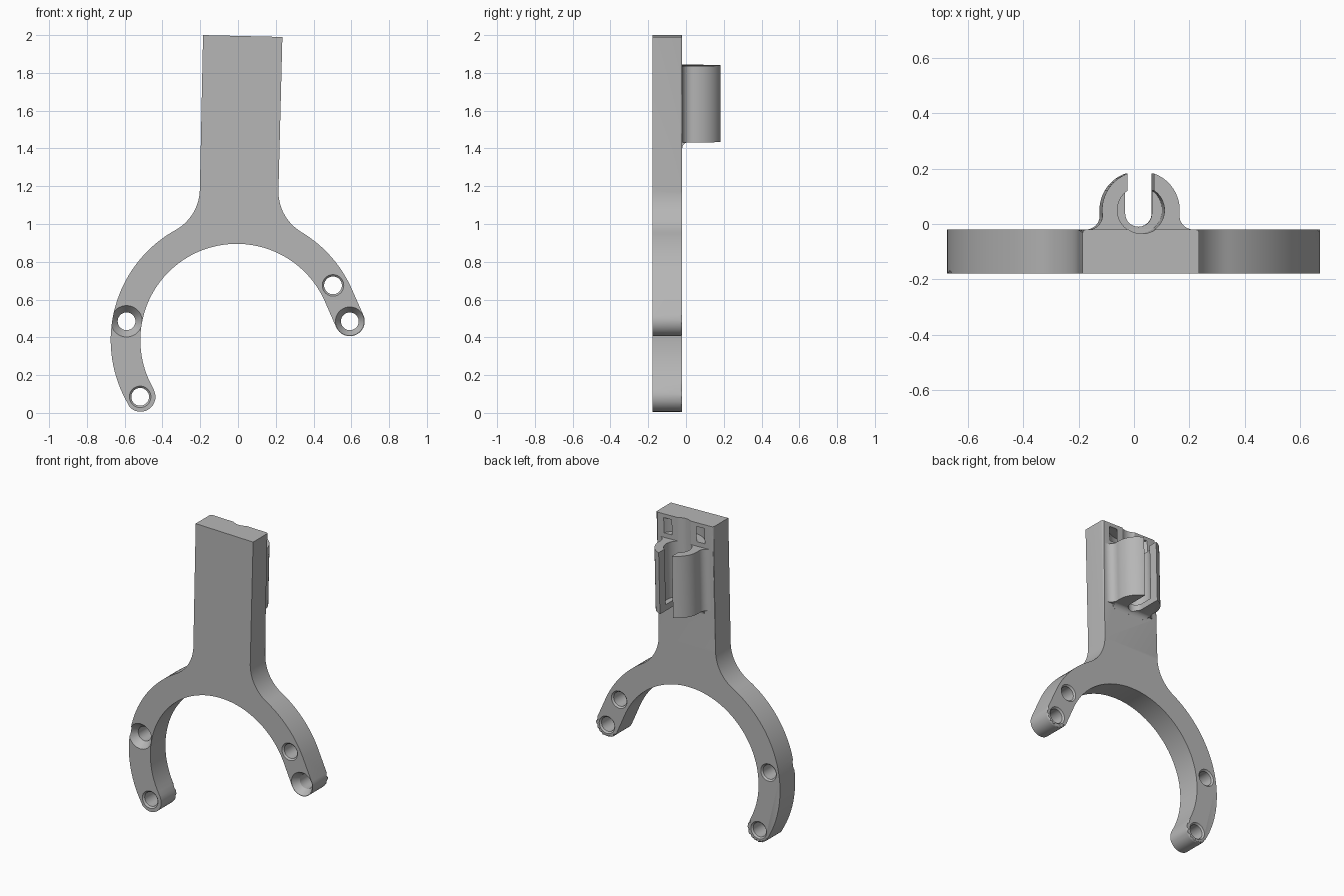
import bpy, bmesh, math
from mathutils import Matrix, Vector

if "Cube" in bpy.data.objects:
    bpy.data.objects.remove(bpy.data.objects["Cube"])

FRONT, BACK = -0.178, -0.02
RING = (-0.007, 0.385)          # centre of the curved fork
R_IN, R_OUT, R_TIP = 0.51, 0.667, 0.079
CLIP = (0.02, 0.05)             # clip axis in x, y
TILT = Matrix.Translation((0.02, 0, 1.63)) @ Matrix.Rotation(math.radians(1.35), 4, 'Y') \
    @ Matrix.Translation((-0.02, 0, -1.63))

grey = bpy.data.materials.new("plain grey")
grey.diffuse_color = (0.47, 0.47, 0.47, 1)
grey.use_nodes = True
grey.node_tree.nodes["Principled BSDF"].inputs["Base Color"].default_value = grey.diffuse_color


def arc(c, r, a, b, n):
    """Points on an arc from angle a to b in degrees."""
    return [(c[0] + r * math.cos(math.radians(a + (b - a) * i / n)),
             c[1] + r * math.sin(math.radians(a + (b - a) * i / n))) for i in range(n + 1)]


def finish(name, bm):
    bmesh.ops.recalc_face_normals(bm, faces=bm.faces)
    me = bpy.data.meshes.new(name)
    bm.to_mesh(me)
    bm.free()
    me.materials.append(grey)
    ob = bpy.data.objects.new(name, me)
    bpy.context.collection.objects.link(ob)
    return ob


def prism_mesh(pts, axis, a, b):
    """Extrude a 2D outline along an axis from a to b."""
    place = {'X': lambda p, t: (t, p[0], p[1]),
             'Y': lambda p, t: (p[0], t, p[1]),
             'Z': lambda p, t: (p[0], p[1], t)}[axis]
    bm = bmesh.new()
    lo = [bm.verts.new(place(p, a)) for p in pts]
    hi = [bm.verts.new(place(p, b)) for p in pts]
    n = len(pts)
    bm.faces.new(lo)
    bm.faces.new(hi[::-1])
    for i in range(n):
        bm.faces.new((lo[i], hi[i], hi[(i + 1) % n], lo[(i + 1) % n]))
    return bm


def tilted_prism(name, pts, axis, a, b):
    bm = prism_mesh(pts, axis, a, b)
    bm.transform(TILT)
    return finish(name, bm)


def lathe(name, x, z, profile, n=40):
    """Round cutter along y from (y, radius) pairs."""
    bm = bmesh.new()
    rings = [[bm.verts.new((p[0], y, p[1])) for p in arc((x, z), r, 0, 360, n)[:-1]]
             for y, r in profile]
    bm.faces.new(rings[0])
    bm.faces.new(rings[-1][::-1])
    for s, t in zip(rings, rings[1:]):
        for i in range(n):
            bm.faces.new((s[i], t[i], t[(i + 1) % n], s[(i + 1) % n]))
    return finish(name, bm)


def combine(target, tool, op):
    tool.hide_render = True
    mod = target.modifiers.new(op, 'BOOLEAN')
    mod.operation, mod.solver, mod.object = op, 'EXACT', tool
    bpy.context.view_layer.objects.active = target
    bpy.ops.object.modifier_apply(modifier=mod.name)
    bpy.data.objects.remove(tool)


# Fork plate outline: stem, shoulder fillets, curved arms and rounded tips
def shoulder(x, side, f=0.25):
    cx = x + side * f
    dx = cx - RING[0]
    dz = math.sqrt((R_OUT + f) ** 2 - dx * dx)
    return (cx, RING[1] + dz), math.degrees(math.atan2(dz, dx))


rc, ra = shoulder(0.214, 1)
lc, la = shoulder(-0.202, -1)
outline = [(-0.185, 2.0), (0.235, 1.99)]
outline += arc(rc, 0.25, 180, 180 + ra, 14)
outline += arc(RING, R_OUT, ra, 25, 20)[1:]
outline += arc((0.592, 0.485), R_TIP, 25, -155, 18)
outline += arc(RING, R_IN, 25, 210.5, 60)
outline += arc((-0.516, 0.085), R_TIP, 30.5, -149.5, 18)[1:-1]
outline += arc(RING, R_OUT, 210.5, la, 34)
outline += arc(lc, 0.25, la - 180, 0, 14)[1:]
bm = prism_mesh(outline, 'Y', FRONT, BACK)
rim = [e for e in bm.edges if all(abs(v.co.y - BACK) < 1e-5 for v in e.verts)
       and min(v.co.z for v in e.verts) < 1.9]
bmesh.ops.bevel(bm, geom=rim, offset=0.012, segments=3, profile=0.5,
                affect='EDGES', clamp_overlap=False)
fork = finish("fork_bracket", bm)

# Clip body with side fillets blending into the plate
f, r = 0.05, 0.14
dx = math.sqrt((r + f) ** 2 - (CLIP[1] - BACK - f) ** 2)
a = math.degrees(math.atan2(CLIP[1] - BACK - f, dx))
left = (CLIP[0] - dx, BACK + f)
right = (CLIP[0] + dx, BACK + f)
section = [(left[0], BACK - 0.03)] + arc(left, f, -90, a, 8)
section += arc(CLIP, r, 180 + a, -a, 48)[1:]
section += arc(right, f, 180 - a, 270, 8)[1:] + [(right[0], BACK - 0.03)]
combine(fork, tilted_prism("clip_body", section, 'Z', 1.435, 1.84), 'UNION')

# Small fillet under the clip
under = [(BACK - 0.03, 1.405), (BACK, 1.405)] + arc((BACK + 0.035, 1.402), 0.035, 175, 90, 6)
under += [(BACK + 0.035, 1.46), (BACK - 0.03, 1.46)]
combine(fork, tilted_prism("clip_under_fillet", under, 'X', -0.115, 0.155), 'UNION')

# Bore, narrow lower bore and the open slot
x, y = CLIP
combine(fork, tilted_prism("bore", arc(CLIP, 0.085, 0, 360, 48)[:-1], 'Z', 1.475, 2.2), 'DIFFERENCE')
slot = arc((x, y - 0.012), 0.048, 180, 360, 20) + [(x + 0.048, 0.3), (x - 0.048, 0.3)]
combine(fork, tilted_prism("slot", slot, 'Z', 1.3, 2.2), 'DIFFERENCE')

# Curved strap tunnel behind the bore
tunnel = arc(CLIP, 0.165, 180, 360, 36) + arc(CLIP, 0.115, 360, 180, 36)
combine(fork, tilted_prism("strap_tunnel", tunnel, 'Z', 1.87, 1.97), 'DIFFERENCE')

# Screw holes: two plain and two countersunk on the front
for hx, hz, sink in ((0.503, 0.675, 0.0), (-0.518, 0.085, 0.0),
                     (-0.59, 0.485, 0.083), (0.592, 0.485, 0.076)):
    h = 0.047
    wide, depth = (sink, 0.045) if sink else (0.057, 0.01)
    prof = [(FRONT - 0.05, wide), (FRONT, wide), (FRONT + depth, h),
            (BACK - 0.01, h), (BACK + 0.001, 0.058), (BACK + 0.05, 0.058)]
    combine(fork, lathe("screw_hole", hx, hz, prof), 'DIFFERENCE')

# Smooth curved surfaces, keep edges crisp
bpy.ops.object.select_all(action='DESELECT')
fork.select_set(True)
bpy.context.view_layer.objects.active = fork
bpy.ops.object.shade_smooth_by_angle(angle=math.radians(30))
